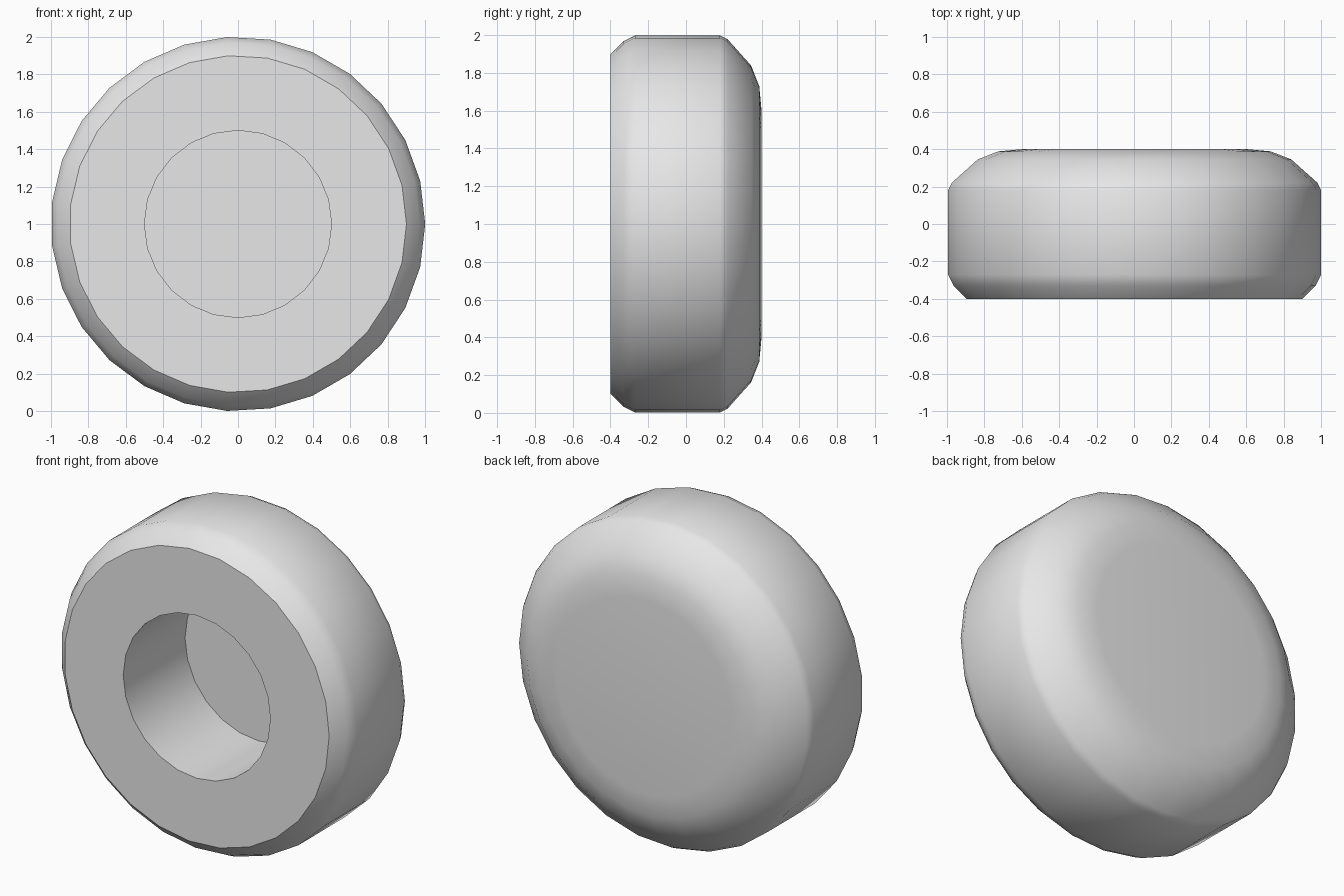
import bpy, bmesh, math
from mathutils import Matrix

cube = bpy.data.objects.get("Cube")
if cube:
    bpy.data.objects.remove(cube, do_unlink=True)

CENTRE_Z = 1.0


def material(name, color):
    mat = bpy.data.materials.new(name)
    mat.use_nodes = True
    mat.diffuse_color = color
    mat.node_tree.nodes["Principled BSDF"].inputs["Base Color"].default_value = color
    return mat


def lathe(name, profile, sides):
    """Closed solid turned about the y axis from (radius, y) pairs."""
    bm = bmesh.new()
    rings = []
    for r, y in profile:
        angles = [2 * math.pi * i / sides for i in range(sides)]
        rings.append([bm.verts.new((r * math.cos(a), y, r * math.sin(a))) for a in angles])
    for a, b in zip(rings, rings[1:]):
        for i in range(sides):
            j = (i + 1) % sides
            bm.faces.new((a[i], a[j], b[j], b[i]))
    bm.faces.new(rings[0])
    bm.faces.new(rings[-1])
    bmesh.ops.recalc_face_normals(bm, faces=bm.faces)
    bmesh.ops.transform(bm, matrix=Matrix.Translation((0, 0, CENTRE_Z)), verts=bm.verts)
    mesh = bpy.data.meshes.new(name)
    bm.to_mesh(mesh)
    bm.free()
    obj = bpy.data.objects.new(name, mesh)
    bpy.context.collection.objects.link(obj)
    return obj


# Wheel body: chamfered front rim, straight tread, rounded back shoulder
wheel = lathe("wheel_body", [(0.9, -0.4), (0.97, -0.33), (1.0, -0.27),
                             (1.0, 0.18), (0.98, 0.22), (0.84, 0.345),
                             (0.73, 0.388), (0.6, 0.4)], 27)
wheel.data.materials.append(material("plain grey", (0.8, 0.8, 0.8, 1)))

# Blind round bore in the front face
bore = lathe("bore_cutter", [(0.5, -0.6), (0.5, 0.2)], 24)
bore.hide_render = True
cut = wheel.modifiers.new("bore", "BOOLEAN")
cut.operation = "DIFFERENCE"
cut.solver = "EXACT"
cut.object = bore

bpy.ops.object.select_all(action="DESELECT")
wheel.select_set(True)
bpy.context.view_layer.objects.active = wheel
bpy.ops.object.modifier_apply(modifier=cut.name)
bpy.data.objects.remove(bore, do_unlink=True)
bpy.ops.object.shade_smooth_by_angle(angle=math.radians(35))
